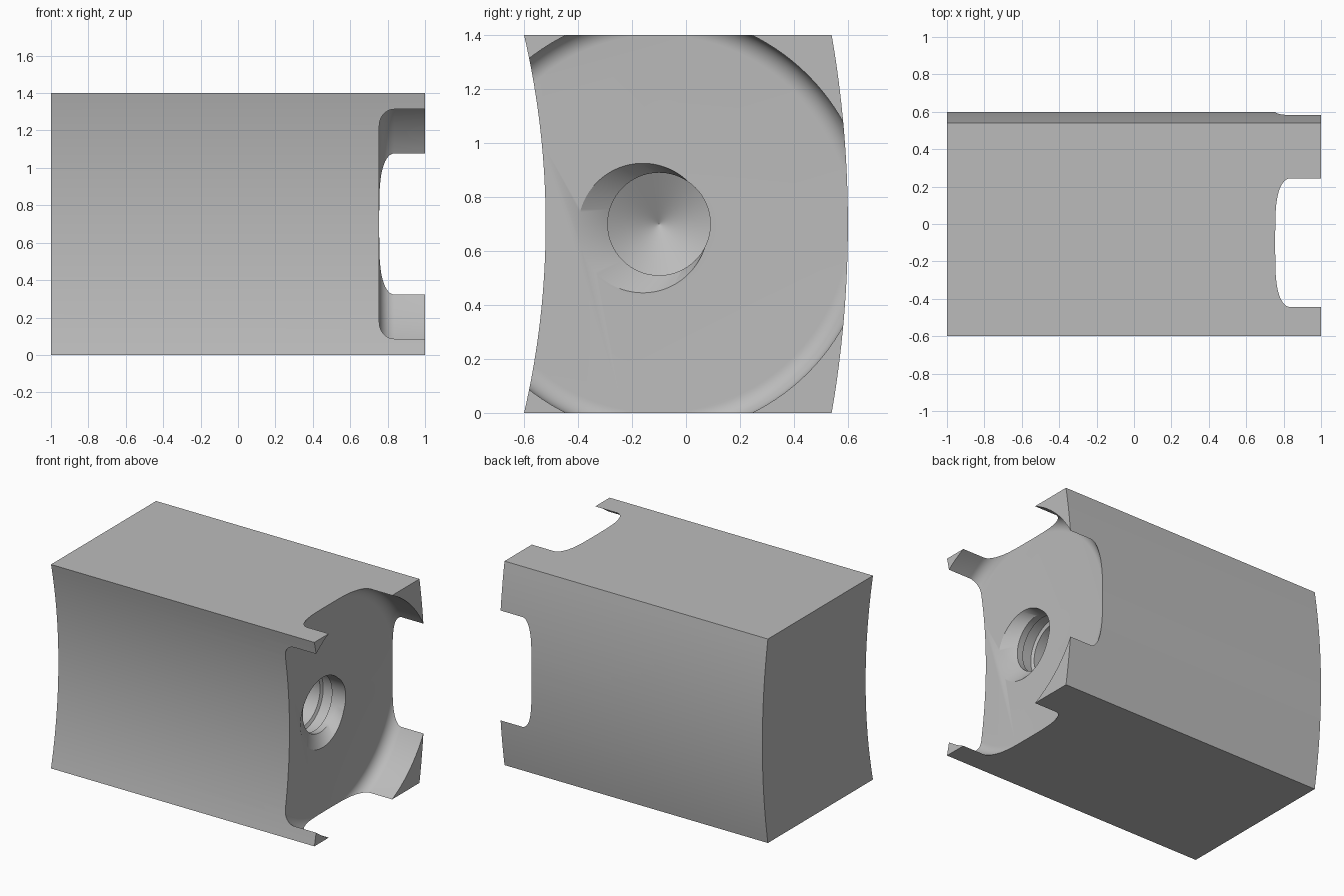
import bpy, bmesh, math

if "Cube" in bpy.data.objects:
    bpy.data.objects.remove(bpy.data.objects["Cube"])

grey = bpy.data.materials.new("plain grey")
grey.diffuse_color = (0.5, 0.5, 0.5, 1)
grey.use_nodes = True
grey.node_tree.nodes["Principled BSDF"].inputs["Base Color"].default_value = grey.diffuse_color


def finish(name, bm):
    bmesh.ops.recalc_face_normals(bm, faces=bm.faces)
    mesh = bpy.data.meshes.new(name)
    bm.to_mesh(mesh)
    bm.free()
    mesh.materials.append(grey)
    ob = bpy.data.objects.new(name, mesh)
    bpy.context.collection.objects.link(ob)
    return ob


def arc(y_end, y_mid, n=32):
    """Shallow circular arc from z = 0 to z = 1.4."""
    sag, half = y_mid - y_end, 0.7
    r = (half ** 2 + sag ** 2) / (2 * sag)
    a = math.asin(half / r)
    return [(y_mid - r + r * math.cos(t), 0.7 + r * math.sin(t))
            for t in (-a + 2 * a * i / n for i in range(n + 1))]


def ring_solid(name, rings, n=128):
    """Closed solid along x from circles given as (x, radius, y, z)."""
    bm = bmesh.new()
    loops = [[bm.verts.new((x, cy + r * math.cos(2 * math.pi * i / n),
                            cz + r * math.sin(2 * math.pi * i / n)))
              for i in range(n)] for x, r, cy, cz in rings]
    for a, b in zip(loops, loops[1:]):
        for i in range(n):
            j = (i + 1) % n
            bm.faces.new((a[i], a[j], b[j], b[i]))
    bm.faces.new(loops[0])
    bm.faces.new(loops[-1])
    ob = finish(name, bm)
    ob.hide_render = True
    return ob


# block: concave front, convex back, extruded along x
bm = bmesh.new()
profile = arc(-0.6, -0.52) + arc(0.54, 0.6)[::-1]
face = bm.faces.new([bm.verts.new((-1, y, z)) for y, z in profile])
new = bmesh.ops.extrude_face_region(bm, geom=[face])["geom"]
bmesh.ops.translate(bm, vec=(2, 0, 0),
                    verts=[v for v in new if isinstance(v, bmesh.types.BMVert)])
block = finish("block", bm)

FACE, CY, CZ = 0.755, -0.1, 0.7

# round recess with a filleted floor, leaving two corner lugs
fillet = [(FACE + 0.08 * (1 - math.cos(t)), 0.70 + 0.08 * math.sin(t), CY, CZ)
          for t in (math.pi / 2 * i / 12 for i in range(13))]
recess = ring_solid("recess_cutter", fillet + [(1.1, 0.78, CY, CZ)])

# offset countersink
sink = ring_solid("countersink_cutter", [(FACE + 0.06, 0.29, -0.22, 0.67),
                                         (FACE, 0.24, -0.16, 0.685),
                                         (FACE - 0.06, 0.19, CY, CZ)])

# bore with an internal groove and a conical bottom
bore = ring_solid("bore_cutter", [(x, r, CY, CZ) for x, r in (
    (FACE + 0.1, 0.19), (0.65, 0.19), (0.64, 0.21), (0.57, 0.21),
    (0.56, 0.19), (0.3, 0.19), (0.19, 0.001))])

for cutter in (recess, sink, bore):
    mod = block.modifiers.new(cutter.name, "BOOLEAN")
    mod.operation = "DIFFERENCE"
    mod.solver = "EXACT"
    mod.object = cutter

# bake the cuts, drop the cutters, then smooth the curved faces
bpy.context.view_layer.update()
result = bpy.data.meshes.new_from_object(
    block.evaluated_get(bpy.context.evaluated_depsgraph_get()))
block.modifiers.clear()
block.data = result
for cutter in (recess, sink, bore):
    bpy.data.objects.remove(cutter)
bpy.context.view_layer.objects.active = block
block.select_set(True)
bpy.ops.object.shade_smooth_by_angle(angle=math.radians(30))
